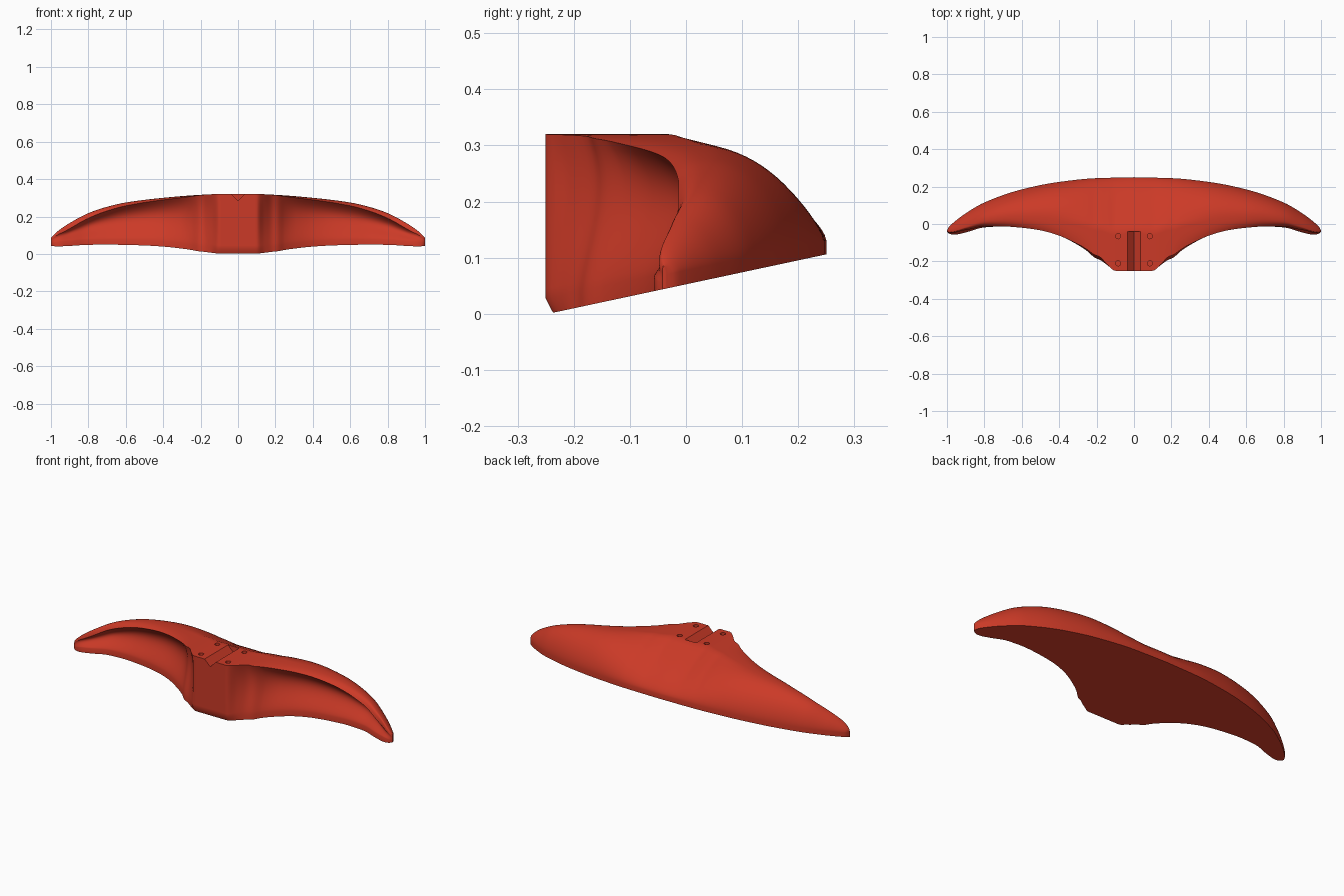
import bpy, bmesh, math
from mathutils import Matrix

if "Cube" in bpy.data.objects:
    bpy.data.objects.remove(bpy.data.objects["Cube"])


def curve(keys):
    """Smooth interpolation through (x, value) keys."""
    n = len(keys)
    sec = [(keys[i + 1][1] - keys[i][1]) / (keys[i + 1][0] - keys[i][0]) for i in range(n - 1)]
    m = [sec[0]]
    for a, b in zip(sec, sec[1:]):
        m.append(2 * a * b / (a + b) if a * b > 0 else 0)
    m.append(sec[-1])

    def f(x):
        i = 0
        while i < n - 2 and x > keys[i + 1][0]:
            i += 1
        x0, y0 = keys[i]
        x1, y1 = keys[i + 1]
        h = x1 - x0
        t = (x - x0) / h
        return ((2*t**3 - 3*t*t + 1) * y0 + (t**3 - 2*t*t + t) * h * m[i]
                + (3*t*t - 2*t**3) * y1 + (t**3 - t*t) * h * m[i + 1])
    return f


def smooth(a, b, x):
    t = min(1, max(0, (x - a) / (b - a)))
    return t * t * (3 - 2 * t)


# Shape curves along the half span
back = curve([(0, .25), (.2, .245), (.4, .225), (.6, .185), (.8, .115), (.9, .057),
              (.95, .02), (.98, -.006), (.993, -.02), (1, -.036)])
front = curve([(0, -.25), (.1, -.25), (.14, -.222), (.18, -.193), (.21, -.18), (.25, -.145),
               (.3, -.112), (.4, -.062), (.5, -.034), (.6, -.02), (.7, -.013), (.8, -.018),
               (.9, -.045), (.96, -.057), (.985, -.053), (1, -.042)])
height = curve([(0, .32), (.1, .32), (.2, .316), (.4, .30), (.6, .275), (.7, .252),
                (.8, .218), (.9, .165), (.95, .132), (.98, .107), (1, .085)])
depth = curve([(0, 0), (.1, 0), (.14, .016), (.2, .022), (.3, .045), (.5, .05),
               (.75, .045), (.88, .026), (.95, .008), (1, 0)])
drop = curve([(0, 0), (.15, 0), (.3, .008), (.5, .014), (.7, .022), (.9, .03), (1, .01)])
setback = curve([(0, 0), (.13, 0), (.19, .016), (.25, .008), (.4, 0), (.7, 0),
                 (.85, .008), (.93, .014), (.98, .006), (1, 0)])


def base(y):
    return .0525 + .2136 * y


def section(x):
    """Closed y-z loop: back edge, top, front lip, hollow front wall, sloping base."""
    a = abs(x)
    yb, yf, h = back(a), front(a), height(a)
    rim = yf + setback(a)
    w = smooth(.05, .45, a)
    yc = yf + (yb - yf) * (.44 - .14 * w)
    ze = min(base(yb) + .025, h - .005)
    pts = [(yb, base(yb)), (yb, ze)]
    for i in range(1, 19):                       # rounded rear slope
        s = (i / 18) ** 1.6
        g = (1 - w) * s ** .65 + w * (1 - (1 - s) ** 2) ** .62
        pts.append((yb + (yc - yb) * s, ze + (h - ze) * g))
    for i in range(1, 9):                        # crown to front lip
        v = i / 8
        pts.append((yc + (rim - yc) * v, h - drop(a) * v ** 3))
    zr = h - drop(a)
    zb = base(yf) + min(.028, .4 * (zr - base(yf)))
    for i in range(1, 17):                       # hollow front wall
        u = i / 16
        y = rim + (yf - rim) * u + depth(a) * math.sin(math.pi * u ** .7) ** 1.4 if u < 1 else yf
        pts.append((y, zr + (zb - zr) * u))
    yl = yf + .013 * (1 - smooth(.1, .17, a))    # lower front bevel
    pts.append((yl, base(yl)))
    return [(x, y, z) for y, z in pts]


# Wing body lofted across the span
half = [.03, .06, .09, .1] + [.1 + .01 * i for i in range(1, 16)]
half += [.25 + .75 * math.sin(math.pi / 2 * i / 40) for i in range(1, 41)]
stations = [-x for x in reversed(half)] + [0] + half
bm = bmesh.new()
rings = [[bm.verts.new(p) for p in section(x)] for x in stations]
n = len(rings[0])
for r, s in zip(rings, rings[1:]):
    for i in range(n):
        j = (i + 1) % n
        bm.faces.new((r[i], r[j], s[j], s[i]))
bm.faces.new(rings[0])
bm.faces.new(rings[-1])
bmesh.ops.recalc_face_normals(bm, faces=bm.faces)
mesh = bpy.data.meshes.new("wing_body")
bm.to_mesh(mesh)
bm.free()
wing = bpy.data.objects.new("wing_body", mesh)
bpy.context.collection.objects.link(wing)

red = bpy.data.materials.new("red")
red.diffuse_color = (.6, .042, .02, 1)
red.use_nodes = True
red.node_tree.nodes["Principled BSDF"].inputs["Base Color"].default_value = red.diffuse_color
mesh.materials.append(red)

# Cutters: centre V groove and four bolt holes
bm = bmesh.new()
tri = [(-.045, .33), (.045, .33), (0, .285)]
ends = [[bm.verts.new((x, y, z)) for x, z in tri] for y in (-.3, -.04)]
for i in range(3):
    j = (i + 1) % 3
    bm.faces.new((ends[0][i], ends[0][j], ends[1][j], ends[1][i]))
bm.faces.new(ends[0])
bm.faces.new(ends[1])
for x in (-.085, .085):
    for y in (-.065, -.21):
        bmesh.ops.create_cone(bm, cap_ends=True, segments=24, radius1=.014, radius2=.014,
                              depth=.1, matrix=Matrix.Translation((x, y, .32)))
bmesh.ops.recalc_face_normals(bm, faces=bm.faces)
cm = bpy.data.meshes.new("groove_and_hole_cutter")
bm.to_mesh(cm)
bm.free()
cm.materials.append(red)
cutter = bpy.data.objects.new("groove_and_hole_cutter", cm)
bpy.context.collection.objects.link(cutter)
cutter.hide_render = True

mod = wing.modifiers.new("cuts", "BOOLEAN")
mod.operation = "DIFFERENCE"
mod.solver = "EXACT"
mod.object = cutter
bpy.context.view_layer.objects.active = wing
wing.select_set(True)
bpy.ops.object.modifier_apply(modifier=mod.name)
bpy.data.objects.remove(cutter)
bpy.ops.object.shade_smooth_by_angle(angle=math.radians(35))
